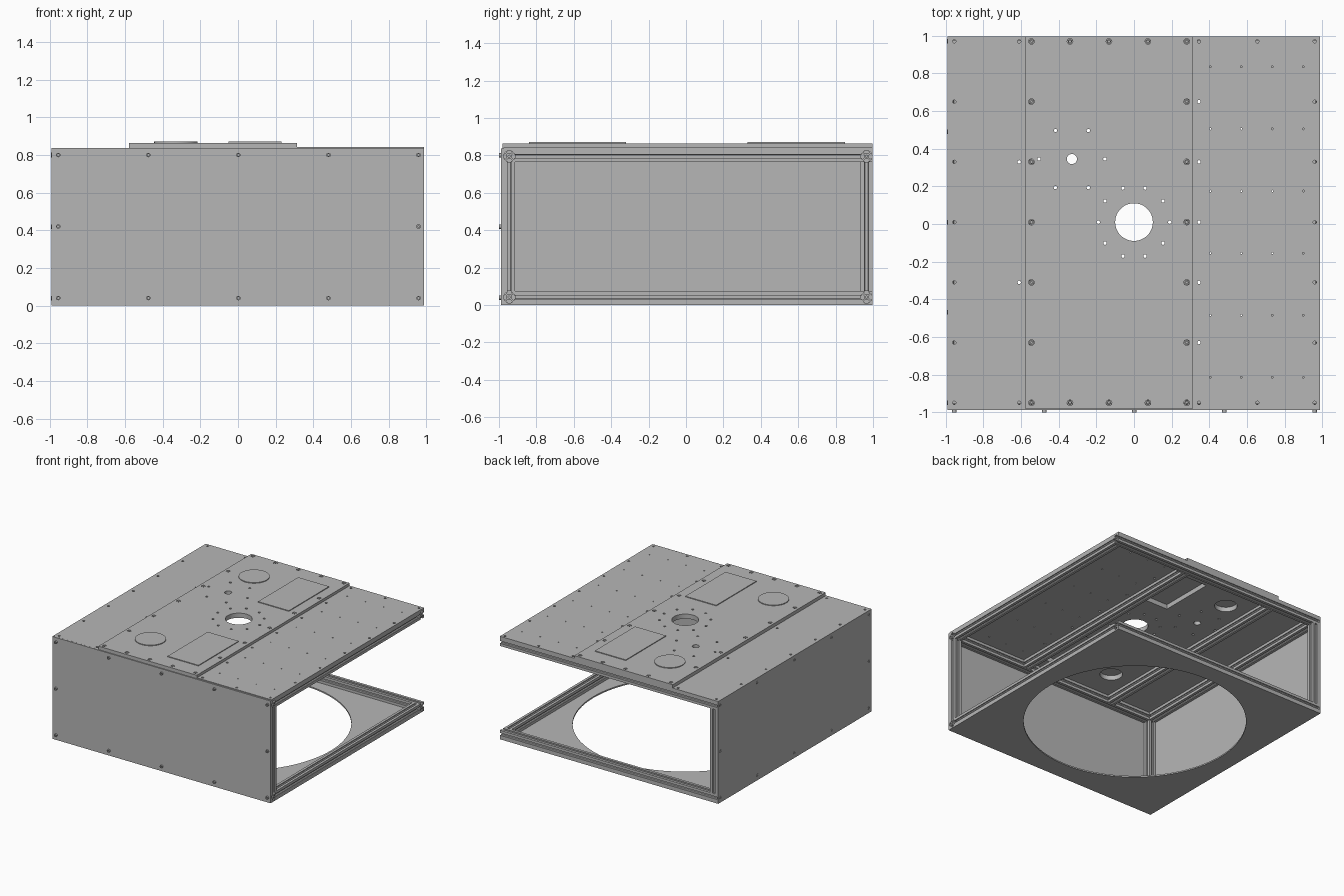
import bpy, bmesh
from math import cos, sin, pi

cube = bpy.data.objects.get("Cube")
if cube:
    bpy.data.objects.remove(cube, do_unlink=True)

grey = bpy.data.materials.new("aluminium grey")
grey.use_nodes = True
COLOUR = (0.47, 0.47, 0.47, 1)
grey.diffuse_color = COLOUR
grey.node_tree.nodes["Principled BSDF"].inputs["Base Color"].default_value = COLOUR

# How profile coordinates (u, v) and extrusion depth w map to the model
MAPS = {
    "x": lambda u, v, w: (w, u, v),
    "y": lambda u, v, w: (u, w, v),
    "z": lambda u, v, w: (u, v, w),
}
parts = []


def circle(x, y, r, n=16):
    return [(x + r * cos(2 * pi * i / n), y + r * sin(2 * pi * i / n)) for i in range(n)]


def rect(x0, x1, y0, y1):
    return [(x0, y0), (x1, y0), (x1, y1), (x0, y1)]


def extrude(name, loops, lo, hi, axis):
    """Fill the outline loops (inner loops become holes) and extrude along axis."""
    curve = bpy.data.curves.new(name, "CURVE")
    curve.dimensions = "2D"
    curve.fill_mode = "BOTH"
    curve.extrude = (hi - lo) / 2
    for loop in loops:
        spline = curve.splines.new("POLY")
        spline.points.add(len(loop) - 1)
        for p, (u, v) in zip(spline.points, loop):
            p.co = (u, v, 0, 1)
        spline.use_cyclic_u = True
    temp = bpy.data.objects.new(name + "_outline", curve)
    bpy.context.scene.collection.objects.link(temp)
    dg = bpy.context.evaluated_depsgraph_get()
    mesh = bpy.data.meshes.new_from_object(temp.evaluated_get(dg))
    bpy.data.objects.remove(temp, do_unlink=True)
    bpy.data.curves.remove(curve)
    bm = bmesh.new()
    bm.from_mesh(mesh)
    for v in bm.verts:
        v.co = MAPS[axis](v.co.x, v.co.y, v.co.z + (lo + hi) / 2)
    bmesh.ops.remove_doubles(bm, verts=bm.verts, dist=1e-5)
    bmesh.ops.recalc_face_normals(bm, faces=bm.faces)
    bm.to_mesh(mesh)
    bm.free()
    mesh.name = name
    mesh.materials.clear()
    mesh.materials.append(grey)
    obj = bpy.data.objects.new(name, mesh)
    bpy.context.scene.collection.objects.link(obj)
    parts.append(obj)


# Slotted square extrusion profile
W = 0.063
H = W / 2


def bar(name, u, v, lo, hi, axis):
    side = [(-H, -H), (-0.01, -H), (-0.01, -0.025), (-0.018, -0.025), (-0.008, -0.014),
            (0.008, -0.014), (0.018, -0.025), (0.01, -0.025), (0.01, -H)]
    loop = []
    for k in range(4):
        c, s = round(cos(k * pi / 2)), round(sin(k * pi / 2))
        loop += [(u + c * a - s * b, v + s * a + c * b) for a, b in side]
    extrude(name, [loop, circle(u, v, 0.006, 8)], lo, hi, axis)


# Frame limits
X0, X1, Y0, Y1 = -0.98, 0.987, -0.977, 0.997
Z0, Z1 = 0.011, 0.827
LEVELS = {"bottom": Z0 + H, "top": Z1 - H}
FRONT, BACK, RIGHT, LEFT = Y0 + H, Y1 - H, X0 + H, X1 - H
RAILS = (-0.545, 0.28)

# Frame bars
for level, z in LEVELS.items():
    for side, y in (("front", FRONT), ("back", BACK)):
        bar(f"{level}_{side}_bar", y, z, X0, X1, "x")
    for side, x in (("right", RIGHT), ("left", LEFT)):
        bar(f"{level}_{side}_bar", x, z, Y0 + W, Y1 - W, "y")
for x in RAILS:
    bar("top_inner_rail", x, LEVELS["top"], Y0 + W, Y1 - W, "y")

# Three posts, the back left corner stays open
for name, x, y in (("front_right", RIGHT, FRONT), ("front_left", LEFT, FRONT),
                   ("back_right", RIGHT, BACK)):
    bar(name + "_post", x, y, Z0 + W, Z1 - W, "z")

# Bottom plate with a large round opening
extrude("bottom_plate", [rect(-0.99, X1, Y0, Y1), circle(0, 0.01, 0.835, 96)], 0, Z0, "z")

# Front and side panels
extrude("front_panel", [rect(-0.99, X1, 0, 0.837)], -0.988, Y0, "y")
extrude("side_panel", [rect(Y0, Y1, 0, 0.837)], -0.99, X0, "x")

# Panel screws
for i in range(5):
    for z in (0.04, 0.42, 0.8):
        if z == 0.42 and i not in (0, 4):
            continue
        x, y = -0.955 + 0.4785 * i, -0.95 + 0.48 * i
        extrude("front_screw", [circle(x, z, 0.012), circle(x, z, 0.006, 6)], -1, -0.988, "y")
        extrude("side_screw", [circle(y, z, 0.012), circle(y, z, 0.006, 6)], -0.993, -0.99, "x")

# Right and left top plates
ROWS = [0.97 - 0.32 * i for i in range(7)]
SEAMS = (-0.578, 0.313)
holes = [circle(-0.955, y, 0.009) for y in ROWS]
holes += [circle(-0.61, y, 0.009) for y in ROWS[::2]]
extrude("top_right_plate", [rect(-0.99, SEAMS[0], Y0, Y1)] + holes, Z1, 0.8375, "z")

holes = [circle(x, y, 0.009) for x in (0.345, 0.96) for y in ROWS]
holes += [circle(0.655, y, 0.009) for y in (ROWS[0], ROWS[-1])]
holes += [circle(0.405 + 0.165 * i, 0.835 - 0.33 * j, 0.005, 8) for i in range(4) for j in range(6)]
extrude("top_left_plate", [rect(SEAMS[1], X1, Y0, Y1)] + holes, Z1, 0.843, "z")

# Raised centre plate with hole patterns and covered openings
TOP = 0.865
holes = [circle(0, 0.01, 0.1, 48), circle(-0.33, 0.345, 0.027, 24)]
holes += [circle(u, v, 0.009) for u, v in circle(0, 0.01, 0.19, 10)]
holes += [circle(u, v, 0.009) for u, v in circle(-0.33, 0.345, 0.175, 6)]
for y in (-0.66, 0.68):
    holes.append(circle(-0.33, y, 0.085, 32))
for y in (-0.58, 0.59):
    holes.append(rect(-0.02, 0.2, y - 0.23, y + 0.23))
screws = [(x, y) for x in RAILS for y in ROWS]
screws += [(-0.34 + 0.207 * i, y) for i in range(3) for y in (ROWS[0], ROWS[-1])]
holes += [circle(x, y, 0.015) for x, y in screws]
extrude("top_centre_plate", [rect(*SEAMS, Y0 - 0.003, Y1)] + holes, Z1, TOP, "z")

# Recessed screws in the centre plate
for x, y in screws:
    extrude("plate_screw", [circle(x, y, 0.012), circle(x, y, 0.006, 6)], Z1, TOP - 0.004, "z")

# Thin covers over the openings
for y in (-0.66, 0.68):
    extrude("round_cover", [circle(-0.33, y, 0.115, 48)], TOP, TOP + 0.006, "z")
for y in (-0.58, 0.59):
    extrude("rectangular_cover", [rect(-0.05, 0.23, y - 0.26, y + 0.26)], TOP, TOP + 0.006, "z")

# Smooth shading on curved walls, sharp edges kept
bpy.ops.object.select_all(action="DESELECT")
for obj in parts:
    obj.select_set(True)
bpy.context.view_layer.objects.active = parts[0]
bpy.ops.object.shade_smooth_by_angle(angle=pi / 6)
